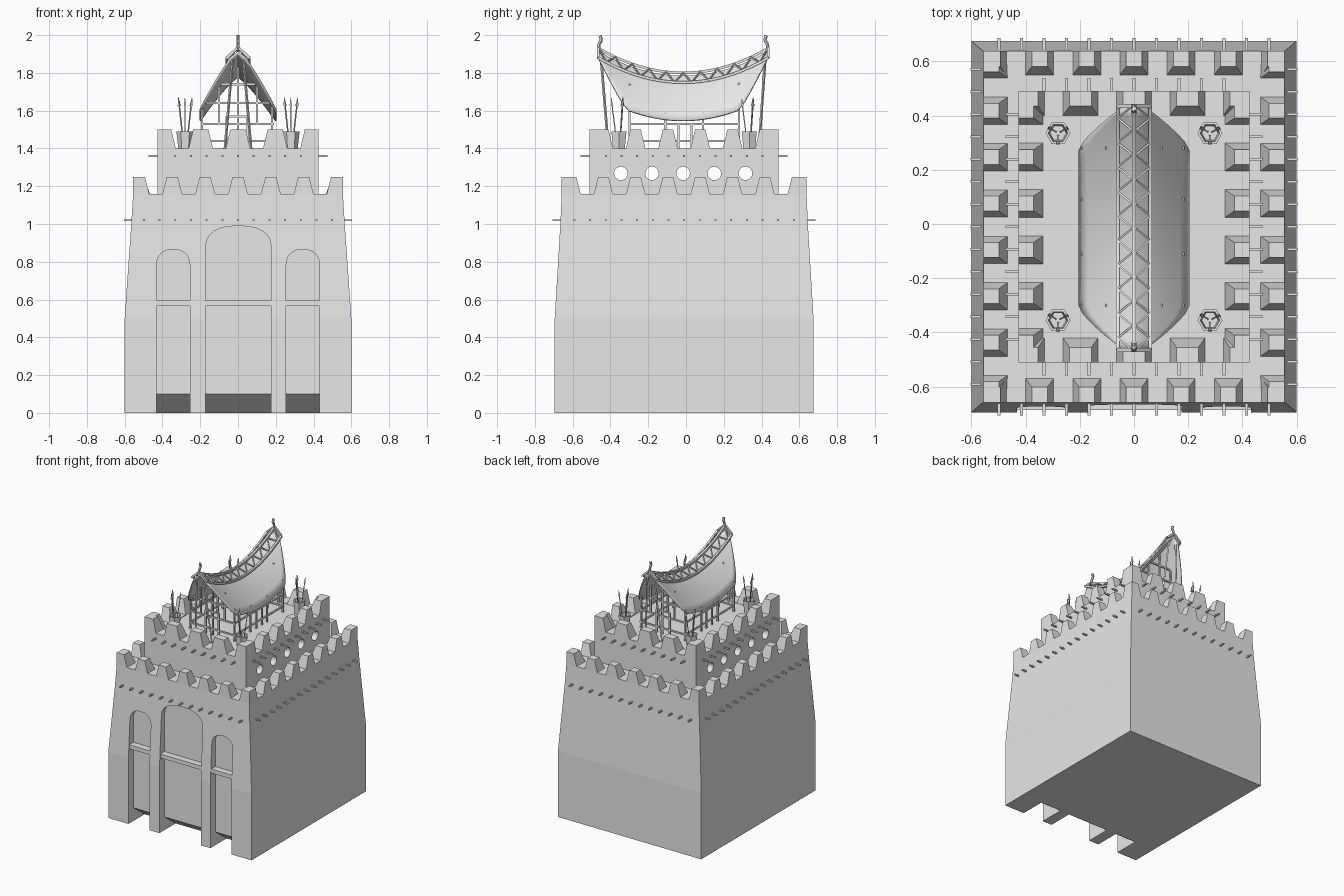
import bpy, bmesh, math
from mathutils import Matrix, Vector

if "Cube" in bpy.data.objects:
    bpy.data.objects.remove(bpy.data.objects["Cube"])

CY = -0.01  # depth centre of the masonry
stone = bpy.data.materials.new("pale_grey")
stone.diffuse_color = (0.8, 0.8, 0.8, 1)
stone.use_nodes = True
stone.node_tree.nodes["Principled BSDF"].inputs["Base Color"].default_value = (0.8, 0.8, 0.8, 1)


def finish(name, bm):
    bmesh.ops.recalc_face_normals(bm, faces=bm.faces)
    me = bpy.data.meshes.new(name)
    bm.to_mesh(me)
    bm.free()
    me.materials.append(stone)
    ob = bpy.data.objects.new(name, me)
    bpy.context.collection.objects.link(ob)
    return ob


def add_prism(bm, pts, shift):
    """Extrude a flat outline; shift maps each point to its far copy."""
    near = [bm.verts.new(p) for p in pts]
    far = [bm.verts.new(shift(p)) for p in pts]
    bm.faces.new(near)
    bm.faces.new(far[::-1])
    n = len(pts)
    for i in range(n):
        j = (i + 1) % n
        bm.faces.new((near[i], near[j], far[j], far[i]))


def prism(name, pts, shift, matrix=Matrix()):
    bm = bmesh.new()
    add_prism(bm, [Vector(p) for p in pts], shift)
    bm.transform(matrix)
    return finish(name, bm)


def bars(name, segs, r, sides=4, tip=None):
    bm = bmesh.new()
    for a, b in segs:
        a, b = Vector(a), Vector(b)
        d = b - a
        m = Matrix.Translation((a + b) / 2) @ d.to_track_quat('Z', 'Y').to_matrix().to_4x4()
        m = m @ Matrix.Rotation(math.pi / 4, 4, 'Z')
        bmesh.ops.create_cone(bm, cap_ends=True, segments=sides, radius1=r,
                              radius2=r if tip is None else tip, depth=d.length, matrix=m)
    return finish(name, bm)


def loft(name, levels):
    bm = bmesh.new()
    rings = [[bm.verts.new((sx * hx, CY + sy * hy, z))
              for sx, sy in ((-1, -1), (1, -1), (1, 1), (-1, 1))] for z, hx, hy in levels]
    for lo, hi in zip(rings, rings[1:]):
        for i in range(4):
            j = (i + 1) % 4
            bm.faces.new((lo[i], lo[j], hi[j], hi[i]))
    bm.faces.new(rings[0])
    bm.faces.new(rings[-1])
    return finish(name, bm)


def carve(ob, cutter):
    mod = ob.modifiers.new("cut", 'BOOLEAN')
    mod.operation = 'DIFFERENCE'
    mod.solver = 'EXACT'
    mod.object = cutter
    bpy.context.view_layer.objects.active = ob
    bpy.ops.object.modifier_apply(modifier=mod.name)
    bpy.data.objects.remove(cutter)


# Main gatehouse block with three arched niches
front = CY - 0.685
body = loft("gatehouse_body", [(0, .6, .685), (.5, .6, .685), (1, .565, .655), (1.16, .555, .648)])
for label, cx, hw, spring, top in (("left", .343, .088, .78, .865),
                                   ("centre", .002, .173, .88, .99),
                                   ("right", -.343, .088, .78, .865)):
    arch = [(cx - hw, front - .1, -.05), (cx + hw, front - .1, -.05)]
    for i in range(13):
        a = math.pi * i / 12
        c = math.cos(a)
        arch.append((cx + hw * math.copysign(abs(c) ** .85, c), front - .1,
                     spring + (top - spring) * math.sin(a) ** .85))
    carve(body, prism("niche_cutter", arch, lambda p: p + Vector((0, .16, 0))))
    sill = [(cx - hw, front - .1, .1), (cx - hw, front + .059, .1),
            (cx - hw, front + .22, -.02), (cx - hw, front - .1, -.02)]
    carve(body, prism("sill_cutter", sill, lambda p: p + Vector((2 * hw, 0, 0))))
    ledge = [(cx - hw, front + .01, .565), (cx - hw, front + .07, .565),
             (cx - hw, front + .07, .595), (cx - hw, front + .01, .595)]
    prism(label + "_niche_ledge", ledge, lambda p: p + Vector((2 * hw, 0, 0)))

# Upper tier with round openings running through it
tier = loft("upper_tier", [(1.13, .425, .5), (1.395, .425, .5)])
for i in range(5):
    y = -.345 + .165 * i
    carve(tier, bars("hole_cutter", [((-1, y, 1.268), (1, y, 1.268))], .036, 16))


# Crenellated parapets and projecting pegs on each of the four sides
def parapet(name, hx, hy, z0, zg, zt, thick, gaps_x, gaps_y, peg_z, peg_step):
    pegs = []
    for k, (side, dist, half, gaps) in enumerate((
            ("front", hy, hx, gaps_x), ("left", hx, hy, gaps_y),
            ("back", hy, hx, gaps_x), ("right", hx, hy, gaps_y))):
        m = (Matrix.Translation((0, CY, 0)) @ Matrix.Rotation(k * math.pi / 2, 4, 'Z')
             @ Matrix.Translation((0, -dist, 0)))
        pts = [(-half, 0, z0), (-half, 0, zt)]
        for g in gaps:
            pts += [(g - .058, 0, zt), (g - .034, 0, zg), (g + .034, 0, zg), (g + .058, 0, zt)]
        pts += [(half, 0, zt), (half, 0, z0)]
        prism(f"{name}_parapet_{side}", pts,
              lambda p: p + Vector((0, thick - .35 * max(0, p.z - zg), 0)), m)
        n = int((half - .03) / peg_step)
        for i in range(-n, n + 1):
            x = i * peg_step
            pegs.append((m @ Vector((x, .03, peg_z)), m @ Vector((x, -.048, peg_z))))
    bars(name + "_pegs", pegs, .007)


def spaced(n, step):
    return [(i - (n - 1) / 2) * step for i in range(n)]


parapet("lower", .555, .648, 1.14, 1.155, 1.25, .09, spaced(6, .174), spaced(7, .171), 1.02, .083)
parapet("upper", .425, .5, 1.38, 1.4, 1.5, .09, spaced(4, .197), spaced(5, .171), 1.36, .083)

# Corner baskets holding spears
for sx, sy, label in ((-1, -1, "front_right"), (1, -1, "front_left"),
                      (-1, 1, "back_right"), (1, 1, "back_left")):
    c = Vector((sx * .28, CY + sy * .345, 1.39))
    bm = bmesh.new()
    rings = [[bm.verts.new(c + Vector((r * math.cos(i * math.pi / 3), r * math.sin(i * math.pi / 3), z)))
              for i in range(6)] for r, z in ((.035, 0), (.046, .1), (.036, .1), (.03, .03))]
    for lo, hi in zip(rings, rings[1:]):
        for i in range(6):
            bm.faces.new((lo[i], lo[i - 1], hi[i - 1], hi[i]))
    bm.faces.new(rings[0])
    bm.faces.new(rings[-1])
    finish(label + "_basket", bm)
    shafts, heads = [], []
    for i in range(3):
        a = .5 + i * math.tau / 3
        d = Vector((math.cos(a), math.sin(a), 0))
        foot, neck = c + d * .01 + Vector((0, 0, .03)), c + d * .036 + Vector((0, 0, .235))
        shafts.append((foot, neck))
        heads.append((neck, neck + (neck - foot).normalized() * .05))
    bars(label + "_spear_shafts", shafts, .004)
    bars(label + "_spear_heads", heads, .009, 4, 0)


# Sweeping pavilion roof
def ridge(y):
    return 1.785 + .125 * ((y + .015) / .44) ** 2


def roof_z(x, y):
    return ridge(y) - .235 * (abs(x) / .205) ** 1.25


def half_width(y):
    t = max(0, (abs(y + .015) - .29) / .155)
    return .205 - .16 * t ** 1.3


bm = bmesh.new()
NY, NX = 28, 12
grid = []
for j in range(NY + 1):
    y = -.46 + .89 * j / NY
    w = half_width(y)
    grid.append([bm.verts.new((w * (2 * i / NX - 1), y, roof_z(w * (2 * i / NX - 1), y)))
                 for i in range(NX + 1)])
for a, b in zip(grid, grid[1:]):
    for i in range(NX):
        bm.faces.new((a[i], a[i + 1], b[i + 1], b[i]))
roof = finish("pavilion_roof", bm)
bpy.ops.object.select_all(action='DESELECT')
roof.select_set(True)
bpy.context.view_layer.objects.active = roof
bpy.ops.object.shade_smooth_by_angle(angle=math.radians(30))
roof.modifiers.new("thickness", 'SOLIDIFY').thickness = .01

# Ridge trusses, with zigzag bracing between the rails
rails, braces = [], []
N = 20
ys = [-.465 + .9 * i / N for i in range(N + 1)]
for sx in (-1, 0, 1):
    line = [Vector((sx * .06, y, roof_z(sx * .06, y) + .015)) for y in ys]
    rails += list(zip(line, line[1:]))
    if sx:
        top = [Vector((sx * .005, y, ridge(y) + .015)) for y in ys]
        zig = [(line if i % 2 else top)[i] for i in range(N + 1)]
        braces += list(zip(zig, zig[1:]))
        for i in (0, N):
            rails.append((line[i], top[i]))
bars("ridge_rails", rails, .01)
bars("ridge_braces", braces, .005)

# Curled finials at both ends of the ridge
for label, end, out in (("front", -.455, -1), ("back", .425, 1)):
    curl = [Vector((0, end + out * dy, z)) for dy, z in
            ((-.02, 1.9), (.008, 1.93), (.005, 1.955), (-.008, 1.975), (0, 1.998))]
    bars(label + "_finial", list(zip(curl, curl[1:])), .009, 6)

# Pavilion timber frame
frame = []
post_y = (-.3, -.11, .09, .28)
for x in (-.19, .18):
    for y in post_y:
        frame.append(((x, y, 1.39), (x, y, roof_z(x, y))))
    for z in (1.44, 1.53):
        frame.append(((x, post_y[0], z), (x, post_y[-1], z)))
    for y in (-.04, .03):
        frame.append(((x, y, 1.39), (x, y, 1.53)))
for y in (post_y[0], post_y[-1]):
    frame.append(((0, y, 1.39), (0, y, ridge(y))))
    for z, hw in ((1.44, .19), (1.53, .19), (1.64, .17), (1.74, .09)):
        frame.append(((-hw, y, z), (hw, y, z)))
    for x in (-.06, .05):
        frame.append(((x, y, 1.39), (x, y, 1.57)))
    frame.append(((-.06, y, 1.57), (.05, y, 1.57)))
    for x in (-.1, .1):
        frame.append(((x, y, 1.53), (x, y, roof_z(x, y))))
bars("pavilion_frame", frame, .008)

# Slanted poles carrying the gable ends
poles = [((x, y0, 1.39), (x * .4, y1, 1.88)) for x in (-.07, .07)
         for y0, y1 in ((-.41, -.45), (.385, .42))]
bars("gable_poles", poles, .007)
